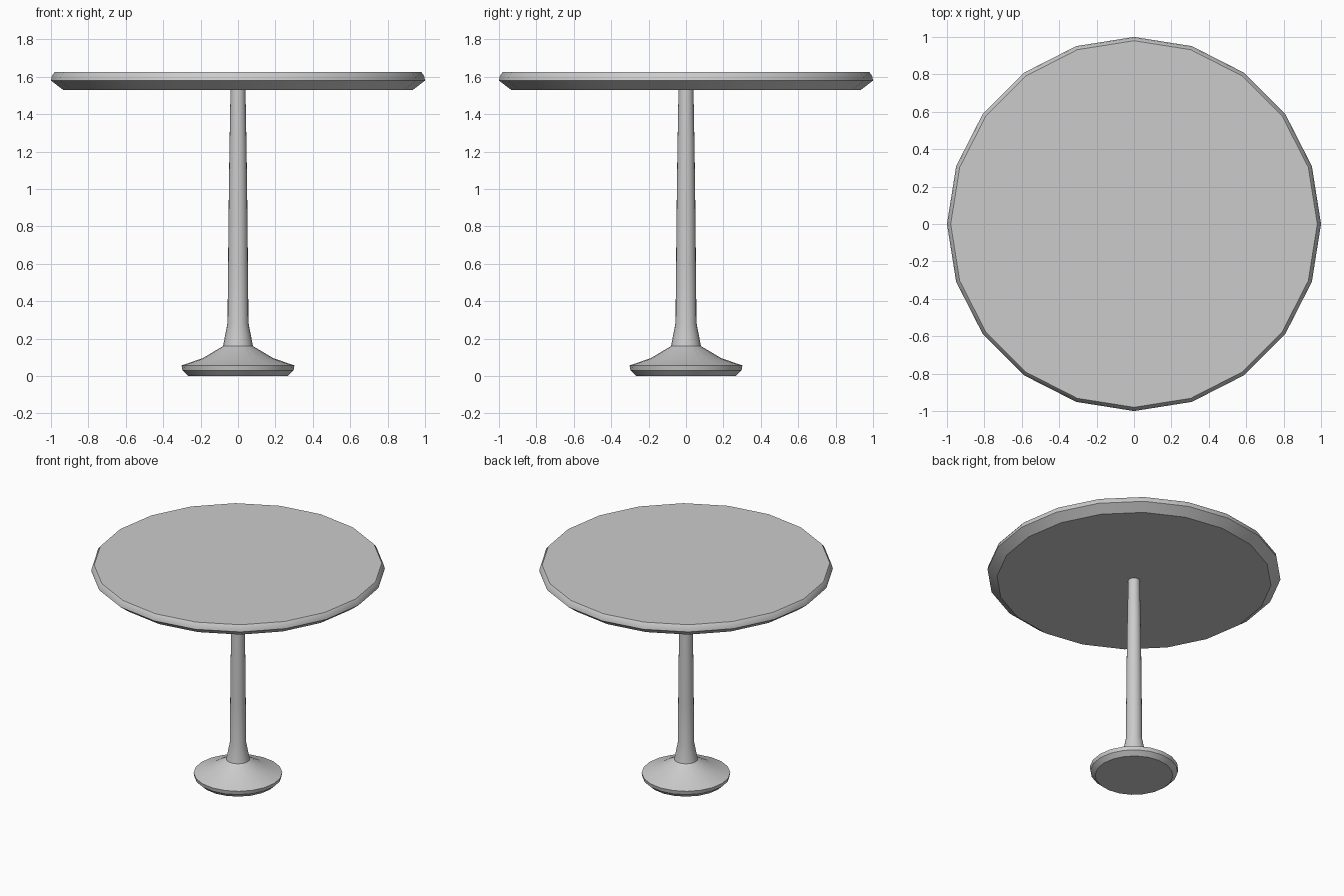
import bpy, bmesh, math

if "Cube" in bpy.data.objects:
    bpy.data.objects.remove(bpy.data.objects["Cube"])


def lathe(name, profile, sides=20):
    """Revolve (radius, z) points, bottom to top, into a capped solid."""
    bm = bmesh.new()
    rings = []
    for r, z in profile:
        rings.append([bm.verts.new((r * math.cos(2 * math.pi * i / sides),
                                    r * math.sin(2 * math.pi * i / sides), z))
                      for i in range(sides)])
    for low, high in zip(rings, rings[1:]):
        for i in range(sides):
            j = (i + 1) % sides
            bm.faces.new((low[i], low[j], high[j], high[i]))
    bm.faces.new(rings[0][::-1])
    bm.faces.new(rings[-1])
    mesh = bpy.data.meshes.new(name)
    bm.to_mesh(mesh)
    bm.free()
    obj = bpy.data.objects.new(name, mesh)
    bpy.context.collection.objects.link(obj)
    bpy.ops.object.select_all(action='DESELECT')
    obj.select_set(True)
    bpy.context.view_layer.objects.active = obj
    bpy.ops.object.shade_smooth_by_angle(angle=math.radians(30))
    return obj


# Round top with undercut edge and small upper bevel
lathe("table_top", [(0.935, 1.53), (1.0, 1.58), (0.995, 1.605), (0.98, 1.625)])

# Foot and slightly tapering column in one turned piece
lathe("pedestal", [(0.265, 0.0), (0.297, 0.03), (0.302, 0.057), (0.19, 0.095),
                   (0.08, 0.16), (0.056, 0.285), (0.053, 0.6), (0.05, 0.9),
                   (0.046, 1.2), (0.04, 1.53)])
